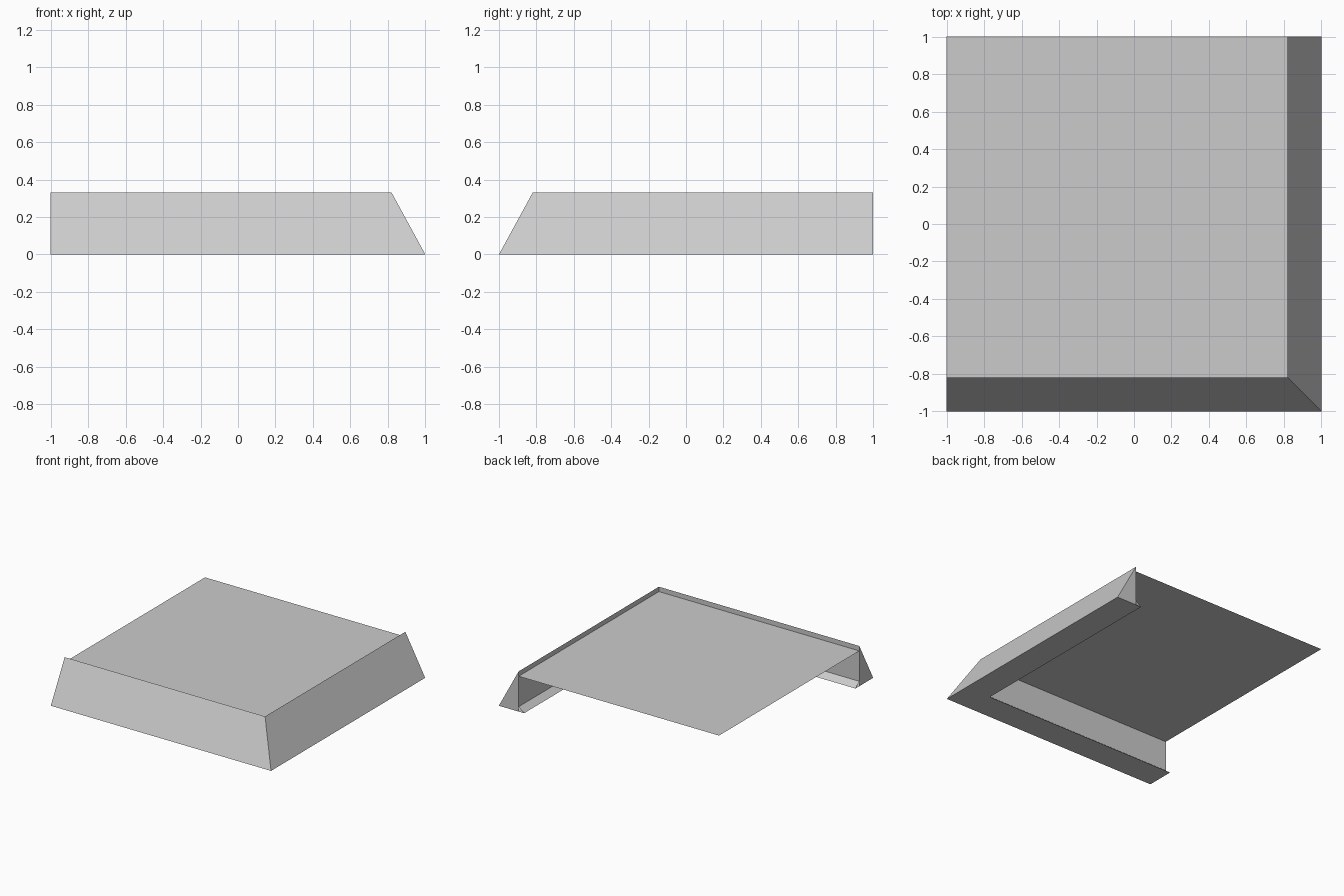
import bpy
import bmesh

cube = bpy.data.objects.get("Cube")
if cube:
    bpy.data.objects.remove(cube, do_unlink=True)

# Single flat grey
grey = bpy.data.materials.new("light_grey")
grey.use_nodes = True
colour = (0.6, 0.6, 0.6, 1.0)
grey.diffuse_color = colour
grey.node_tree.nodes["Principled BSDF"].inputs["Base Color"].default_value = colour


def add_object(name, bm):
    mesh = bpy.data.meshes.new(name)
    bm.to_mesh(mesh)
    bm.free()
    mesh.materials.append(grey)
    obj = bpy.data.objects.new(name, mesh)
    bpy.context.scene.collection.objects.link(obj)
    return obj


RIM = 0.82      # inset of the vertical inner wall
RIM_Z = 0.33    # height of the raised rim
DECK_Z = 0.29   # height of the recessed deck

# Sloped border: one cross-section (distance from centre, height),
# mitred around the front right corner
profile = [(1, 0), (RIM, RIM_Z), (RIM, 0.04), (0.77, 0), (RIM, 0)]
stations = [lambda r: (-1, -r), lambda r: (r, -r), lambda r: (r, 1)]

bm = bmesh.new()
rings = [[bm.verts.new((*place(r), z)) for r, z in profile] for place in stations]
count = len(profile)
for a, b in zip(rings, rings[1:]):
    for i in range(count):
        j = (i + 1) % count
        bm.faces.new((a[i], b[i], b[j], a[j]))
# End caps close the border but leave the small foot bead open
for ring in (rings[0], rings[-1]):
    bm.faces.new([v for i, v in enumerate(ring) if i != 3])
bmesh.ops.recalc_face_normals(bm, faces=bm.faces)
add_object("sloped_border", bm)

# Thin deck set just below the rim
bm = bmesh.new()
bm.faces.new([bm.verts.new((x, y, DECK_Z)) for x, y in
              ((-1, -RIM), (RIM, -RIM), (RIM, 1), (-1, 1))])
add_object("deck", bm)
